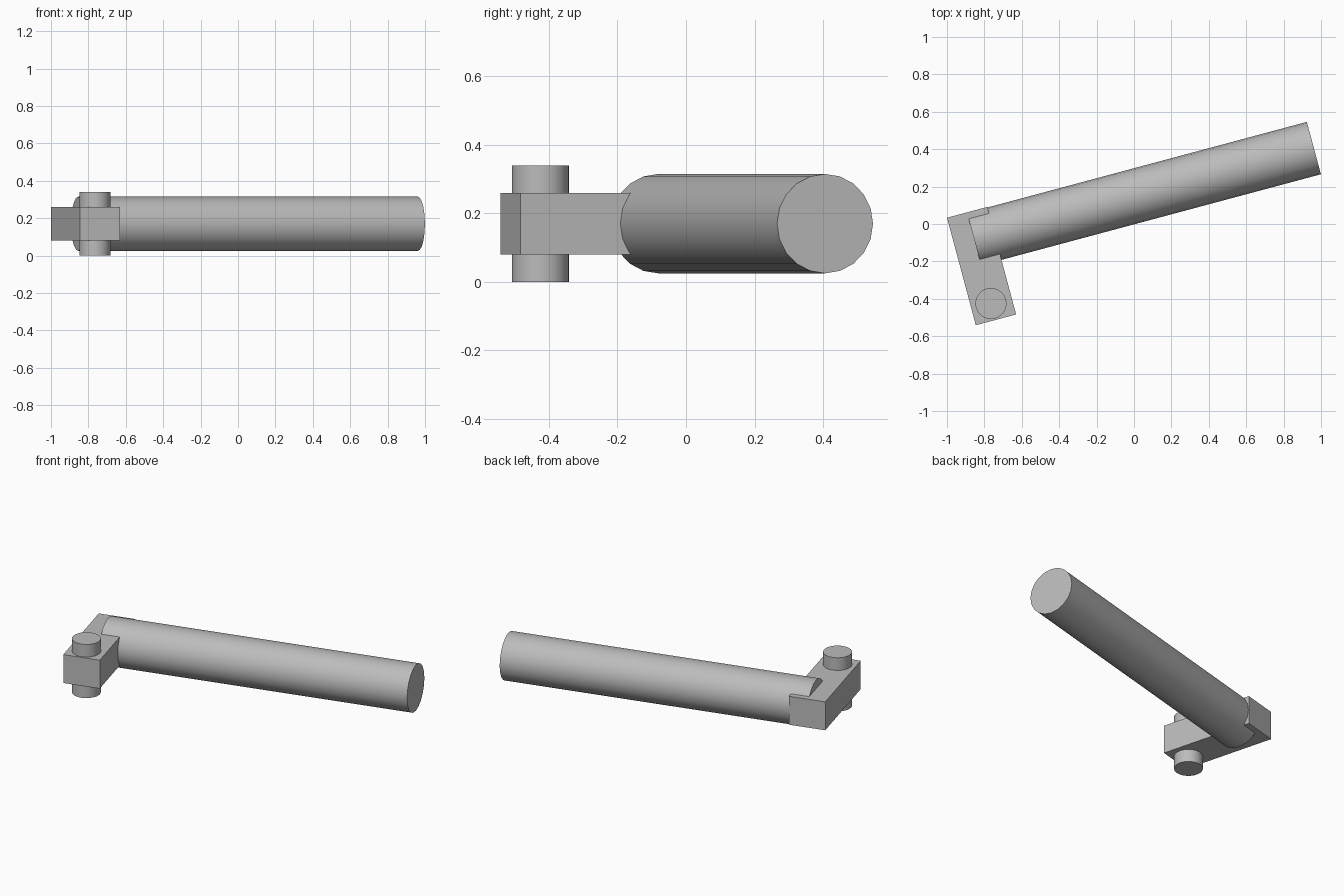
import bpy
from math import radians, pi
from mathutils import Matrix, Vector

cube = bpy.data.objects.get("Cube")
if cube:
    bpy.data.objects.remove(cube, do_unlink=True)

# Single flat grey
grey = bpy.data.materials.new("plain grey")
grey.use_nodes = True
colour = (0.5, 0.5, 0.5, 1)
grey.diffuse_color = colour
grey.node_tree.nodes["Principled BSDF"].inputs["Base Color"].default_value = colour

TURN = radians(15)  # the whole handle is turned about z


def finish(name, smooth=False):
    obj = bpy.context.object
    obj.name = name
    obj.data.materials.append(grey)
    if smooth:
        bpy.ops.object.shade_smooth_by_angle(angle=radians(30))
    return obj


# Crank block, carrying the grip at one end and the pin at the other
bpy.ops.mesh.primitive_cube_add(size=1, location=(-0.815, -0.225, 0.17),
                                rotation=(0, 0, TURN))
block = finish("crank_block")
block.scale = (0.223, 0.595, 0.18)

# Long round grip, lying along the turned x axis
start, end = Vector((-0.855, -0.08, 0.17)), Vector((0.962, 0.405, 0.17))
bpy.ops.mesh.primitive_cylinder_add(vertices=20, radius=0.145,
                                    depth=(end - start).length)
grip = finish("grip", smooth=True)
grip.matrix_world = (Matrix.Translation((start + end) / 2)
                     @ Matrix.Rotation(TURN, 4, "Z")
                     @ Matrix.Rotation(pi / 2, 4, "Y"))

# Upright pivot pin through the block
bpy.ops.mesh.primitive_cylinder_add(vertices=32, radius=0.083, depth=0.34,
                                    location=(-0.765, -0.425, 0.17),
                                    rotation=(0, 0, TURN))
finish("pivot_pin", smooth=True)
